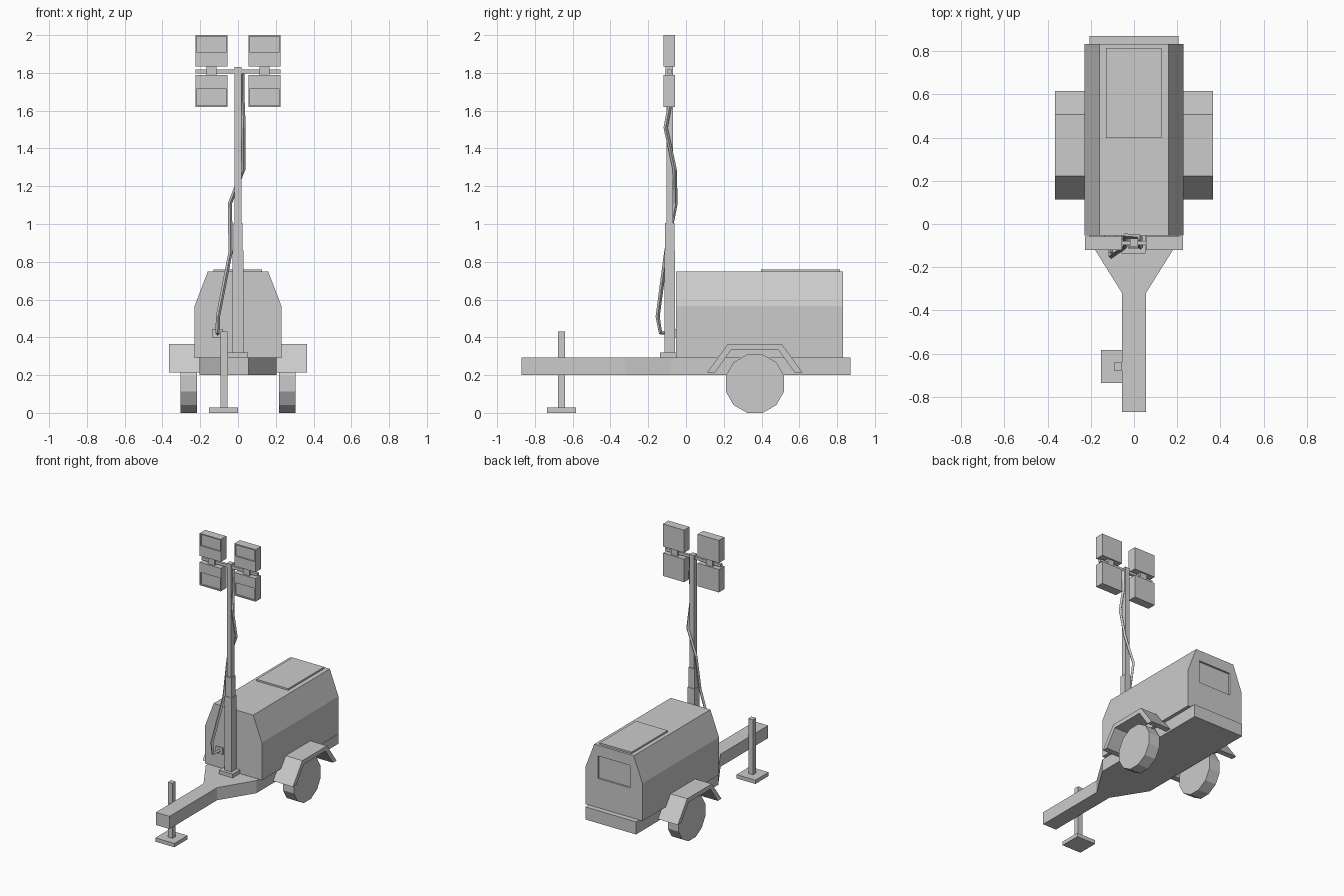
import bpy, bmesh
from math import pi
from mathutils import Matrix

if "Cube" in bpy.data.objects:
    bpy.data.objects.remove(bpy.data.objects["Cube"])


def finish(name, bm):
    bmesh.ops.recalc_face_normals(bm, faces=bm.faces[:])
    me = bpy.data.meshes.new(name)
    bm.to_mesh(me)
    bm.free()
    ob = bpy.data.objects.new(name, me)
    bpy.context.collection.objects.link(ob)
    return ob


def box(name, x, y, z):
    """Box from (min, max) ranges."""
    bm = bmesh.new()
    bmesh.ops.create_cube(bm, size=1)
    for v in bm.verts:
        v.co = [r[0] if c < 0 else r[1] for c, r in zip(v.co, (x, y, z))]
    return finish(name, bm)


def prism(name, pts, axis, lo, hi):
    """Extrude a 2D profile along the given axis (0 = x, 1 = y, 2 = z)."""
    bm = bmesh.new()

    def place(p, d):
        c = list(p)
        c.insert(axis, d)
        return c
    face = bm.faces.new([bm.verts.new(place(p, lo)) for p in pts])
    ext = bmesh.ops.extrude_face_region(bm, geom=[face])
    for v in ext["geom"]:
        if isinstance(v, bmesh.types.BMVert):
            v.co[axis] = hi
    return finish(name, bm)


def recess(ob, x, y, z):
    """Cut a rectangular pocket, then drop the cutter."""
    cutter = box("cutter", x, y, z)
    cutter.hide_render = True
    mod = ob.modifiers.new("pocket", "BOOLEAN")
    mod.operation, mod.object, mod.solver = "DIFFERENCE", cutter, "EXACT"
    bpy.context.view_layer.objects.active = ob
    bpy.ops.object.modifier_apply(modifier=mod.name)
    bpy.data.objects.remove(cutter)


def side_range(s, a, b):
    return (a, b) if s > 0 else (-b, -a)


# Chassis with tapering drawbar
half = [(0.055, -0.87), (0.055, -0.32), (0.205, -0.08), (0.205, 0.87)]
prism("chassis", half + [(-x, y) for x, y in reversed(half)], 2, 0.20, 0.292)

# Generator canopy, roof hatch and rear recessed panel
half = [(0.23, 0.29), (0.23, 0.565), (0.16, 0.748)]
canopy = prism("canopy", half + [(-x, z) for x, z in reversed(half)], 1, -0.053, 0.832)
recess(canopy, (-0.13, 0.13), (0.818, 0.9), (0.505, 0.67))
box("roof_hatch", (-0.13, 0.127), (0.398, 0.815), (0.74, 0.76))

# Wheels and fenders
outer = [(0.113, 0.215), (0.222, 0.365), (0.507, 0.365), (0.616, 0.215)]
inner = [(0.575, 0.215), (0.490, 0.333), (0.239, 0.333), (0.154, 0.215)]
for s, side in ((-1, "left"), (1, "right")):
    lo, hi = side_range(s, 0.2, 0.365)
    prism(side + "_fender", outer + inner, 0, lo, hi)
    bm = bmesh.new()
    bmesh.ops.create_cone(bm, cap_ends=True, segments=12, radius1=0.16,
                          radius2=0.16, depth=0.088)
    bmesh.ops.rotate(bm, verts=bm.verts, matrix=Matrix.Rotation(pi / 12, 3, "Z"))
    bmesh.ops.rotate(bm, verts=bm.verts, matrix=Matrix.Rotation(pi / 2, 3, "Y"))
    bmesh.ops.translate(bm, verts=bm.verts, vec=(s * 0.261, 0.365, 0.1546))
    finish(side + "_wheel", bm)

# Jack stand beside the drawbar
box("jack_foot", (-0.153, 0.0), (-0.735, -0.583), (0, 0.028))
box("jack_post", (-0.092, -0.055), (-0.678, -0.641), (0.02, 0.43))

# Telescopic mast
box("mast_base", (-0.057, 0.053), (-0.137, -0.053), (0.285, 0.32))
for name, w, lo, hi in (("mast_lower", 0.028, 0.31, 0.86),
                        ("mast_middle", 0.024, 0.85, 1.005),
                        ("mast_upper", 0.018, 1.0, 1.83)):
    box(name, (-w, w), (-0.086 - w, -0.086 + w), (lo, hi))

# Light bar and four floodlights with recessed lenses
box("light_bar", (-0.225, 0.225), (-0.098, -0.078), (1.797, 1.817))
for s, side in ((-1, "left"), (1, "right")):
    box(side + "_light_bracket", side_range(s, 0.115, 0.168), (-0.108, -0.068), (1.78, 1.84))
    for level, z, lens in (("upper", (1.835, 2.0), (1.91, 1.992)),
                           ("lower", (1.62, 1.788), (1.628, 1.715))):
        lamp = box(side + "_" + level + "_floodlight",
                   side_range(s, 0.055, 0.226), (-0.12, -0.057), z)
        recess(lamp, side_range(s, 0.062, 0.219), (-0.2, -0.11), lens)

# Power socket and slack cable up the mast
box("cable_socket", (-0.137, -0.08), (-0.062, -0.045), (0.398, 0.445))
path = [(-0.108, -0.055, 0.42), (-0.108, -0.135, 0.425), (-0.106, -0.15, 0.51),
        (-0.04, -0.105, 0.85), (-0.042, -0.055, 1.11), (0.028, -0.06, 1.29),
        (0.03, -0.108, 1.51), (0.024, -0.08, 1.66), (0.022, -0.085, 1.80)]
cu = bpy.data.curves.new("power_cable", "CURVE")
cu.dimensions = "3D"
cu.bevel_depth, cu.bevel_resolution, cu.use_fill_caps = 0.011, 0, True
sp = cu.splines.new("POLY")
sp.points.add(len(path) - 1)
for p, co in zip(sp.points, path):
    p.co = (*co, 1)
sp.use_smooth = False
bpy.context.collection.objects.link(bpy.data.objects.new("power_cable", cu))
